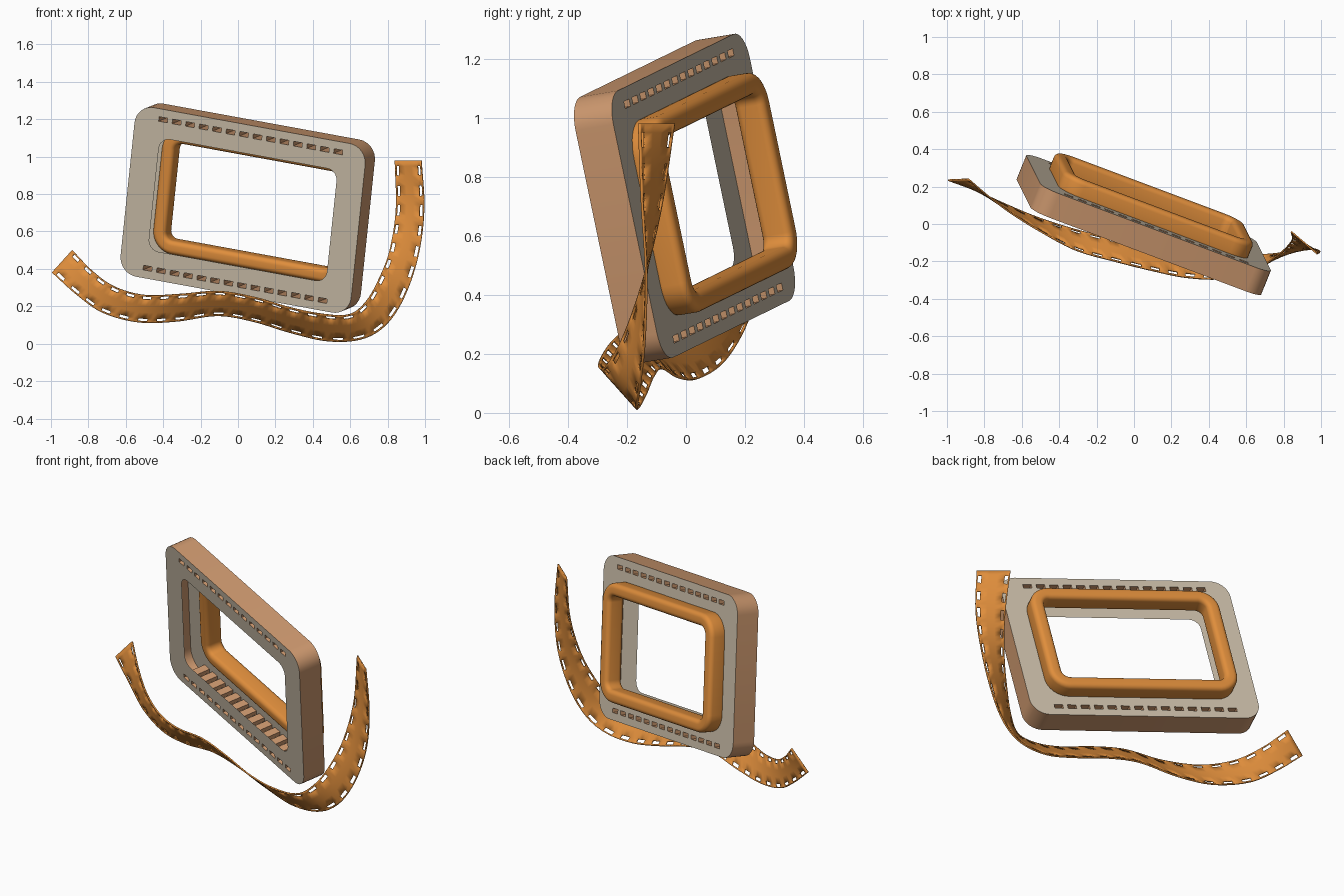
import bpy, bmesh, math
from mathutils import Vector, Matrix

cube = bpy.data.objects.get("Cube")
if cube:
    bpy.data.objects.remove(cube, do_unlink=True)


def material(name, rgb):
    m = bpy.data.materials.new(name)
    m.use_nodes = True
    m.diffuse_color = (*rgb, 1)
    node = next(n for n in m.node_tree.nodes if n.type == 'BSDF_PRINCIPLED')
    node.inputs["Base Color"].default_value = (*rgb, 1)
    node.inputs["Roughness"].default_value = 0.6
    return m


ORANGE = material("warm orange", (0.74, 0.27, 0.045))
BEIGE = material("pale beige", (0.59, 0.51, 0.39))
TAN = material("light tan", (0.6, 0.31, 0.155))

# Tilted frame of the slide: width, depth and height axes
width_axis = Vector((0.923, -0.346, -0.169)).normalized()
depth_axis = Vector((0.106, -0.2045, 0.9735)).cross(width_axis).normalized()
height_axis = width_axis.cross(depth_axis)
TILT = Matrix((width_axis, depth_axis, height_axis)).transposed().to_4x4()
TILT.translation = Vector((0.052, -0.005, 0.725))


def finish(bm, name, mats, matrix=None, angle=40):
    mesh = bpy.data.meshes.new(name)
    bm.to_mesh(mesh)
    bm.free()
    obj = bpy.data.objects.new(name, mesh)
    bpy.context.collection.objects.link(obj)
    for m in mats:
        mesh.materials.append(m)
    if matrix:
        obj.matrix_world = matrix
    bpy.ops.object.select_all(action='DESELECT')
    obj.select_set(True)
    bpy.context.view_layer.objects.active = obj
    bpy.ops.object.shade_smooth_by_angle(angle=math.radians(angle))
    return obj


def rounded_rect(hw, hh, r, steps=8):
    """Outline of a rounded rectangle, counter-clockwise."""
    pts = []
    for k, (sx, sz) in enumerate(((1, 1), (-1, 1), (-1, -1), (1, -1))):
        for i in range(steps + 1):
            a = math.pi / 2 * (k + i / steps)
            pts.append((sx * (hw - r) + r * math.cos(a),
                        sz * (hh - r) + r * math.sin(a)))
    return pts


def box_outline(cx, cz, hw, hh):
    return [(cx + sx * hw, cz + sz * hh)
            for sx, sz in ((1, 1), (-1, 1), (-1, -1), (1, -1))]


def bridge(bm, a, b, mat=0):
    n = len(a)
    for i in range(n):
        j = (i + 1) % n
        bm.faces.new((a[i], b[i], b[j], a[j])).material_index = mat


# Hollow slide mount: two pierced plates, outer wall and sprocket tubes
HALF = 0.07
outer = rounded_rect(0.668, 0.464, 0.1)
opening = rounded_rect(0.515, 0.308, 0.06)
slots = [box_outline((i - 6.5) * 0.078, side * 0.408, 0.025, 0.0125)
         for side in (1, -1) for i in range(14)]

bm = bmesh.new()
plates = []
for d in (-HALF, HALF):
    loops, edges = [], []
    for outline in [outer, opening] + slots:
        vs = [bm.verts.new((x, d, z)) for x, z in outline]
        edges += [bm.edges.new((vs[i], vs[(i + 1) % len(vs)]))
                  for i in range(len(vs))]
        loops.append(vs)
    bmesh.ops.triangle_fill(bm, edges=edges, use_beauty=True,
                            normal=Vector((0, d, 0)).normalized())
    plates.append(loops)
bm.normal_update()
for f in bm.faces:
    if f.normal.y * f.calc_center_median().y < 0:
        f.normal_flip()
for k, (front, back) in enumerate(zip(*plates)):
    if k == 0:
        bridge(bm, back, front, 1)
    elif k > 1:
        bridge(bm, front, back, 1)
finish(bm, "slide_mount", [BEIGE, TAN], TILT)

# Rounded ring behind the opening
bm = bmesh.new()
section = rounded_rect(0.0375, 0.055, 0.026, 5)
rings = []
for off, d in section:
    path = rounded_rect(0.5125 + off, 0.3025 + off, 0.08 + off)
    rings.append([bm.verts.new((x, d + 0.107, z)) for x, z in path])
for i, ring in enumerate(rings):
    bridge(bm, ring, rings[(i + 1) % len(rings)])
bmesh.ops.recalc_face_normals(bm, faces=bm.faces)
finish(bm, "window_ring", [ORANGE], TILT, 50)

# Film strip: the two edges of the twisting ribbon
upper = [(.84, -.04, .98), (.845, -.08, .72), (.81, -.13, .5),
         (.75, -.18, .34), (.68, -.23, .22), (.59, -.275, .155),
         (.44, -.295, .16), (.27, -.285, .195), (.1, -.25, .245),
         (-.1, -.2, .28), (-.31, -.14, .265), (-.5, -.04, .26),
         (-.66, .06, .305), (-.78, .15, .39), (-.885, .24, .5)]
lower = [(.98, -.16, .98), (.995, -.15, .72), (.965, -.135, .47),
         (.89, -.14, .25), (.79, -.155, .1), (.66, -.165, .025),
         (.48, -.16, .015), (.28, -.135, .06), (.08, -.11, .12),
         (-.11, -.08, .15), (-.33, -.025, .12), (-.53, .04, .115),
         (-.72, .12, .165), (-.86, .185, .26), (-.995, .235, .38)]


def spline(points, t):
    """Catmull-Rom point at parameter t, in segments."""
    p = [Vector(q) for q in points]
    p = [2 * p[0] - p[1]] + p + [2 * p[-1] - p[-2]]
    i = min(int(t), len(points) - 2)
    f = t - i
    a, b, c, d = p[i:i + 4]
    return 0.5 * (2 * b + (c - a) * f + (2 * a - 5 * b + 4 * c - d) * f ** 2
                  + (3 * b - a - 3 * c + d) * f ** 3)


# Even spacing along the middle of the ribbon
FINE = 600
params = [i * (len(upper) - 1) / FINE for i in range(FINE + 1)]
mids = [(spline(upper, t) + spline(lower, t)) / 2 for t in params]
dist = [0.0]
for a, b in zip(mids, mids[1:]):
    dist.append(dist[-1] + (b - a).length)


def param_at(s):
    k = next((i for i, v in enumerate(dist) if v >= s), FINE)
    return params[k]


HOLES, SUB = 26, 4
across = (0, 0.045, 0.15, 0.38, 0.62, 0.85, 0.955, 1)
bm = bmesh.new()
rows = []
for i in range(HOLES * SUB + 1):
    t = param_at(dist[-1] * i / (HOLES * SUB))
    p, q = spline(upper, t), spline(lower, t)
    rows.append([bm.verts.new(p.lerp(q, w)) for w in across])
for i in range(HOLES * SUB):
    for j in range(len(across) - 1):
        if i % SUB in (1, 2) and j in (1, 5):
            continue
        a, b = rows[i], rows[i + 1]
        bm.faces.new((a[j], b[j], b[j + 1], a[j + 1]))
bmesh.ops.recalc_face_normals(bm, faces=bm.faces)
film = finish(bm, "film_strip", [ORANGE], None, 40)
solid = film.modifiers.new("thickness", 'SOLIDIFY')
solid.thickness = 0.008
solid.offset = 0
